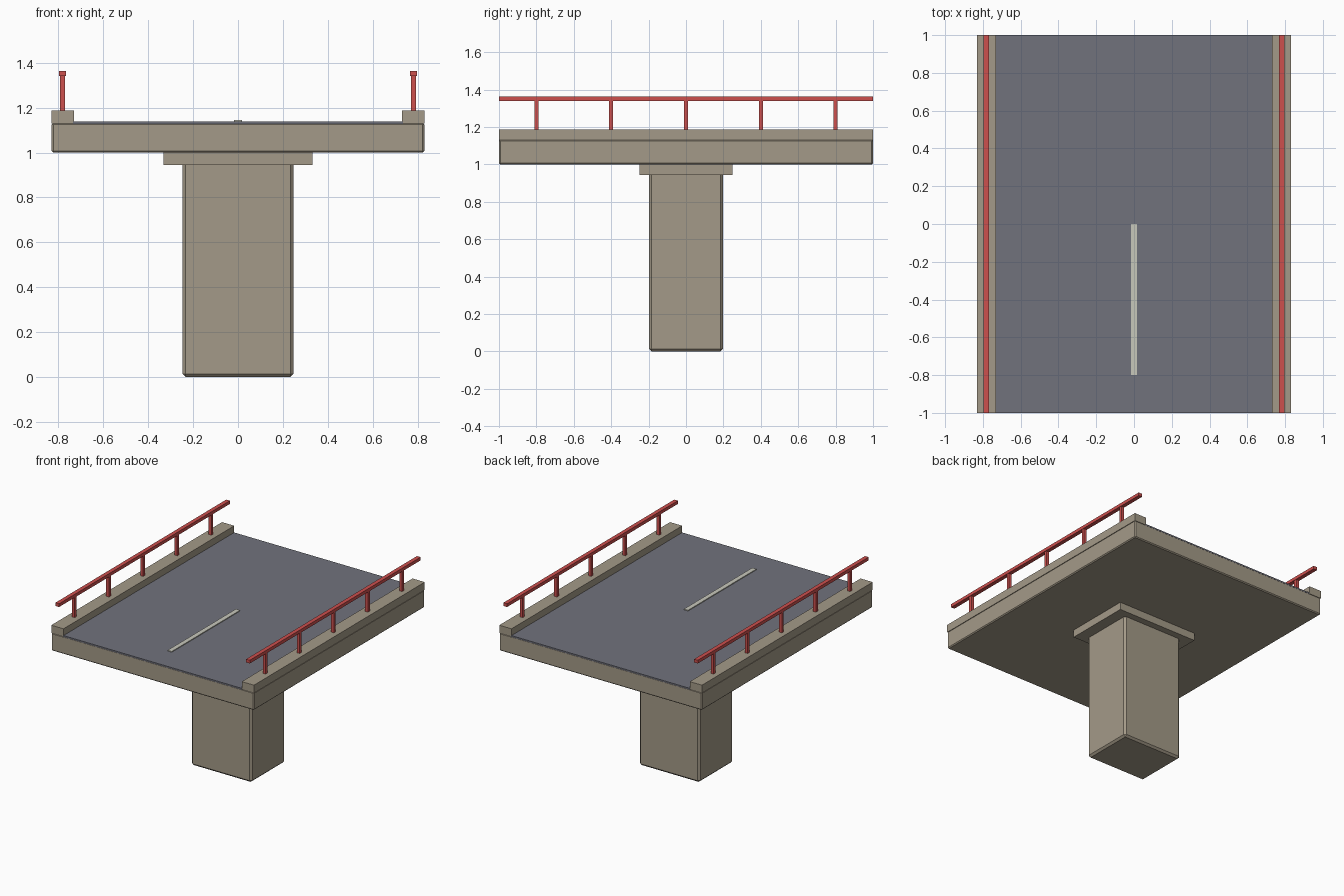
import bpy, bmesh

if "Cube" in bpy.data.objects:
    bpy.data.objects.remove(bpy.data.objects["Cube"])


def material(name, color):
    m = bpy.data.materials.new(name)
    m.diffuse_color = (*color, 1)
    m.use_nodes = True
    m.node_tree.nodes["Principled BSDF"].inputs["Base Color"].default_value = m.diffuse_color
    return m


concrete = material("concrete", (0.371, 0.323, 0.246))
asphalt = material("asphalt", (0.165, 0.168, 0.202))
red_paint = material("red_paint", (0.61, 0.08, 0.076))
white_paint = material("white_paint", (0.578, 0.578, 0.50))


def add_box(bm, x, y, z):
    """Add a box spanning the (min, max) ranges to a bmesh."""
    verts = bmesh.ops.create_cube(bm, size=1)["verts"]
    for v in verts:
        for i, (a, b) in enumerate((x, y, z)):
            v.co[i] = a if v.co[i] < 0 else b


def part(name, mat, boxes, bevel=0):
    bm = bmesh.new()
    for b in boxes:
        add_box(bm, *b)
    if bevel:
        bmesh.ops.bevel(bm, geom=bm.edges[:], offset=bevel, segments=1, affect='EDGES')
    me = bpy.data.meshes.new(name)
    bm.to_mesh(me)
    bm.free()
    me.materials.append(mat)
    ob = bpy.data.objects.new(name, me)
    bpy.context.collection.objects.link(ob)
    return ob


# Support pier and its bearing cap
part("pier", concrete, [((-0.247, 0.247), (-0.198, 0.198), (0, 0.96))], 0.014)
part("pier_cap", concrete, [((-0.331, 0.331), (-0.249, 0.249), (0.944, 1.004))])

# Deck slab, road surface and centre dash
part("deck", concrete, [((-0.83, 0.83), (-1, 1), (1.0, 1.133))], 0.007)
part("road", asphalt, [((-0.735, 0.735), (-1, 1), (1.127, 1.138))])
part("centre_dash", white_paint, [((-0.017, 0.017), (-0.8, 0), (1.136, 1.144))])

# Kerbs and railings on both sides
for side, s in (("left", -1), ("right", 1)):
    def span(a, b):
        return tuple(sorted((s * a, s * b)))
    part(side + "_kerb", concrete, [(span(0.731, 0.831), (-1, 1), (1.13, 1.188))])
    part(side + "_rail", red_paint, [(span(0.767, 0.797), (-1, 1), (1.34, 1.364))])
    posts = [(span(0.771, 0.793), (y - 0.011, y + 0.011), (1.185, 1.345))
             for y in (-0.8, -0.4, 0, 0.4, 0.8)]
    part(side + "_rail_posts", red_paint, posts)
